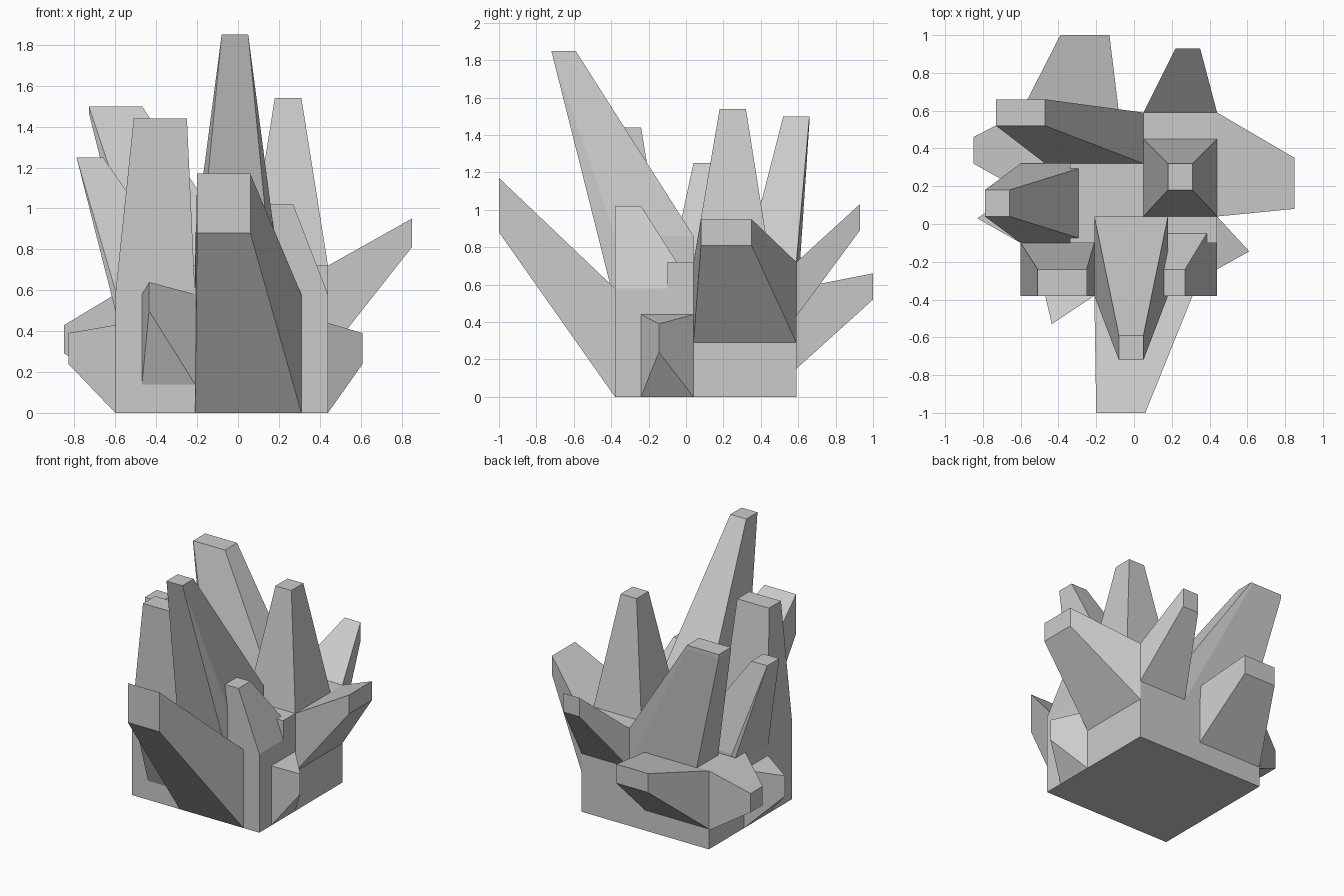
import bpy, bmesh
from itertools import product

if "Cube" in bpy.data.objects:
    bpy.data.objects.remove(bpy.data.objects["Cube"])


def hull(name, *boxes):
    """Flat-faced solid spanning boxes given as (x0, x1, y0, y1, z0, z1)."""
    pts = set()
    for b in boxes:
        pts.update(product(b[0:2], b[2:4], b[4:6]))
    bm = bmesh.new()
    for p in sorted(pts):
        bm.verts.new(p)
    res = bmesh.ops.convex_hull(bm, input=bm.verts[:])
    junk = [v for v in bm.verts if not v.link_faces]
    bmesh.ops.delete(bm, geom=junk, context='VERTS')
    bmesh.ops.dissolve_limit(bm, angle_limit=0.02, verts=bm.verts[:], edges=bm.edges[:])
    bmesh.ops.recalc_face_normals(bm, faces=bm.faces[:])
    me = bpy.data.meshes.new(name)
    bm.to_mesh(me)
    bm.free()
    ob = bpy.data.objects.new(name, me)
    bpy.context.collection.objects.link(ob)
    return ob


# Rock core
hull("rock_base", (-.60, .44, -.38, .59, 0, .58))
hull("rock_upper", (-.34, .44, -.10, .59, .5, .72))

# Upright crystals: base box, then tip
hull("tallest_crystal", (-.21, .18, -.38, .04, .5, .86), (-.08, .05, -.72, -.59, 1.85, 1.85))
hull("front_left_crystal", (-.60, -.21, -.38, -.10, .5, .58), (-.51, -.25, -.38, -.24, 1.44, 1.44))
hull("back_right_crystal", (.05, .44, .04, .45, .6, .72), (.18, .31, .18, .32, 1.54, 1.54))
hull("back_left_crystal", (-.47, .05, .32, .59, .43, .72), (-.73, -.47, .52, .66, 1.47, 1.50))
hull("left_crystal", (-.60, -.21, -.10, .32, .5, .60), (-.79, -.66, .04, .18, 1.25, 1.25))
hull("front_right_stub", (.05, .44, -.38, .04, .5, .58), (.14, .27, -.38, -.24, 1.02, 1.02))

# Sideways crystals: wall footprint, then raised tip
hull("front_crystal", (-.21, .31, -.38, -.38, 0, .58), (-.20, .06, -1, -1, .88, 1.17))
hull("small_front_crystal", (-.47, -.21, -.38, -.38, .14, .58), (-.435, -.435, -.53, -.53, .5, .64))
hull("right_crystal", (.44, .44, .04, .59, .29, .72), (.85, .85, .08, .35, .81, .95))
hull("small_right_crystal", (.44, .44, -.24, .04, 0, .44), (.61, .61, -.145, -.145, .24, .39))
hull("rear_right_crystal", (.05, .44, .59, .59, .43, .72), (.22, .35, .93, .93, .89, 1.03))
hull("rear_left_crystal", (-.60, -.08, .59, .59, .15, .58), (-.39, -.13, 1, 1, .52, .66))
hull("low_left_crystal", (-.60, -.60, .18, .59, .14, .58), (-.85, -.85, .32, .46, .29, .43))
hull("small_left_crystal", (-.60, -.60, -.10, .18, 0, .43), (-.83, -.83, .03, .03, .24, .39))
